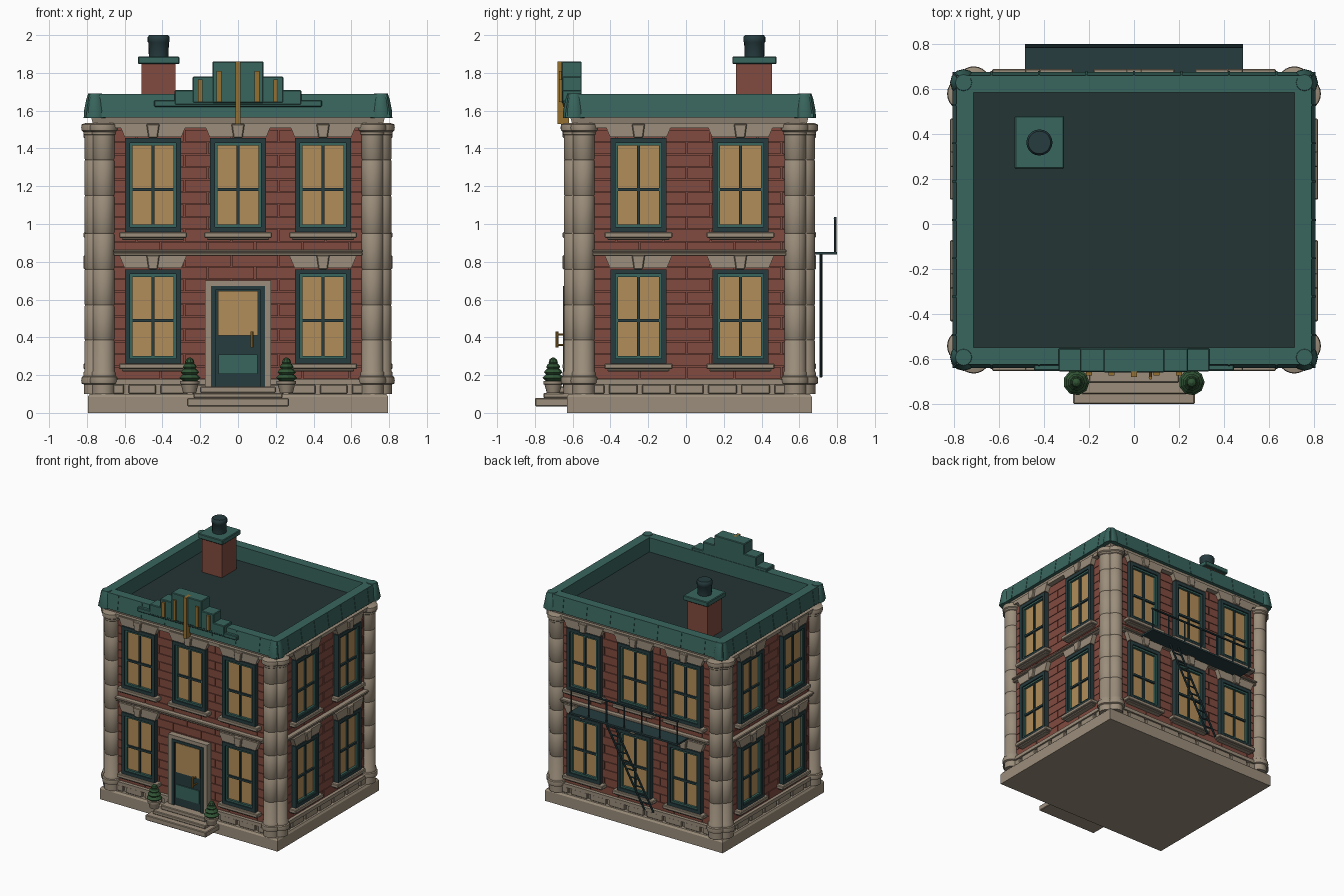
import bpy, bmesh, math
from mathutils import Matrix, Vector

if "Cube" in bpy.data.objects:
    bpy.data.objects.remove(bpy.data.objects["Cube"])

CY, HX, HY = 0.018, 0.76, 0.613          # centre and half-sizes of the walls
H = [HY, HX, HY, HX]                     # wall distance: front, right, back, left
W = [HX, HY, HX, HY]                     # wall half-width
FACE = [Matrix.Translation((0, CY, 0)) @ Matrix.Rotation(k * math.pi / 2, 4, 'Z') for k in range(4)]
COL = dict(stone=(.33, .27, .20), brick=(.22, .07, .05), teal=(.04, .13, .11), dark=(.02, .045, .05),
           roof=(.018, .035, .035), amber=(.45, .27, .10), gold=(.30, .16, .03), leaf=(.03, .09, .035))
MATS = {}
for n, c in COL.items():
    MATS[n] = bpy.data.materials.new(n)
    MATS[n].diffuse_color = (*c, 1)
parts = {}


def part(name, mat):
    return parts.setdefault(name, (bmesh.new(), mat))[0]


def prism(name, mat, M, poly, y0, y1):
    """Extrude an (x, z) outline from y0 to y1."""
    bm = part(name, mat)
    a, b = [[bm.verts.new(M @ Vector((x, y, z))) for x, z in poly] for y in (y0, y1)]
    n = len(poly)
    fs = [bm.faces.new(a), bm.faces.new(b[::-1])]
    fs += [bm.faces.new((a[i], b[i], b[(i + 1) % n], a[(i + 1) % n])) for i in range(n)]
    bmesh.ops.recalc_face_normals(bm, faces=fs)


def box(name, mat, x0, x1, y0, y1, z0, z1, M=Matrix()):
    prism(name, mat, M, [(x0, z0), (x1, z0), (x1, z1), (x0, z1)], y0, y1)


def fbox(k, name, mat, u0, u1, d0, d1, z0, z1):
    """Box on wall k: u along the wall, d outwards from it."""
    box(name, mat, u0, u1, -H[k] - d1, -H[k] - d0, z0, z1, FACE[k])


def loops(name, mat, rings, closed=False):
    bm = part(name, mat)
    vs = [[bm.verts.new(p) for p in r] for r in rings]
    n, m = len(vs[0]), len(vs)
    fs = [bm.faces.new((vs[i][j], vs[i][(j + 1) % n], vs[(i + 1) % m][(j + 1) % n], vs[(i + 1) % m][j]))
          for i in range(m if closed else m - 1) for j in range(n)]
    if not closed:
        fs += [bm.faces.new(vs[0][::-1]), bm.faces.new(vs[-1])]
    bmesh.ops.recalc_face_normals(bm, faces=fs)


def lathe(name, mat, x, y, prof, n=20):
    loops(name, mat, [[(x + r * math.cos(2 * math.pi * j / n), y + r * math.sin(2 * math.pi * j / n), z)
                       for j in range(n)] for r, z in prof])


def rod(name, mat, p, q, r):
    p, q = Vector(p), Vector(q)
    M = Matrix.Translation((p + q) / 2) @ (q - p).to_track_quat('Z', 'Y').to_matrix().to_4x4()
    bmesh.ops.create_cone(part(name, mat), cap_ends=True, segments=8, radius1=r, radius2=r,
                          depth=(q - p).length, matrix=M)


def rect(hx, hy, z):
    return [(-hx, CY - hy, z), (hx, CY - hy, z), (hx, CY + hy, z), (-hx, CY + hy, z)]


# Plinth, wall core, frieze and roof deck
loops('base_plinth', 'stone', [rect(.795, .648, 0), rect(.795, .648, .085), rect(.785, .638, .1)])
loops('upper_plinth', 'stone', [rect(.755, .608, .1), rect(.755, .608, .18)])
loops('wall_core', 'brick', [rect(HX - .006, HY - .006, .18), rect(HX - .006, HY - .006, 1.53)])
loops('frieze', 'stone', [rect(.768, .621, 1.53), rect(.778, .631, 1.568)])
loops('roof_deck', 'roof', [rect(.73, .58, 1.55), rect(.73, .58, 1.572)])

# Parapet ring with seams and corner caps
loops('parapet', 'teal', [rect(.805, .658, 1.565), rect(.788, .641, 1.688), rect(.712, .566, 1.688),
                          rect(.712, .566, 1.565)], closed=True)
for k in range(4):
    for i in range(-3, 4):
        u = i * W[k] / 3.6
        prism('parapet_seams', 'teal', FACE[k] @ Matrix.Translation((u, 0, 0)) @ Matrix.Rotation(math.pi / 2, 4, 'Z'),
              [(-H[k] - .048, 1.567), (-H[k] - .031, 1.686), (-H[k] - .02, 1.686), (-H[k] - .02, 1.567)], -.004, .004)
for sx in (-1, 1):
    for sy in (-1, 1):
        lathe('parapet_corner_caps', 'teal', sx * .757, CY + sy * .61,
              [(.06, 1.56), (.058, 1.6), (.046, 1.66), (.036, 1.692)], 12)
        # Paired corner columns on a pier
        px = sorted((sx * .66, sx * .768))
        py = sorted((CY + sy * .51, CY + sy * .621))
        box('corner_piers', 'stone', *px, *py, .1, 1.53)
        prof = [(.06, .1), (.06, .15), (.072, .155), (.075, .17), (.072, .19), (.064, .195), (.064, .212), (.058, .22)]
        for z in (.385, .57, .76, .95, 1.15, 1.34):
            prof += [(.058, z - .006), (.054, z), (.058, z + .006)]
        prof += [(.058, 1.47), (.064, 1.475), (.064, 1.488), (.073, 1.495), (.075, 1.51), (.072, 1.528), (.05, 1.535)]
        for x, y in ((.712, .607), (.755, .56)):
            lathe('corner_columns', 'stone', sx * x, CY + sy * y, prof, 24)


def window(k, u, z):
    """Window whose frame starts at height z, centred at u on wall k."""
    a, t = .148, z + .498
    # Outer casing and inner sash as nested frames
    for nm, mt, o, w, d in (('window_casings', 'dark', 0, .026, .04), ('window_sashes', 'teal', .024, .016, .03)):
        l, b, tp = a - o, z + o, t - o
        fbox(k, nm, mt, u - l, u - l + w, -.02, d, b, tp)
        fbox(k, nm, mt, u + l - w, u + l, -.02, d, b, tp)
        fbox(k, nm, mt, u - l + w, u + l - w, -.02, d, b, b + w)
        fbox(k, nm, mt, u - l + w, u + l - w, -.02, d, tp - w, tp)
    fbox(k, 'window_glass', 'amber', u - .115, u + .115, -.02, .012, z + .03, t - .03)
    fbox(k, 'window_bars', 'dark', u - .008, u + .008, 0, .024, z + .03, t - .03)
    fbox(k, 'window_bars', 'dark', u - .115, u + .115, 0, .026, z + .218, z + .234)
    fbox(k, 'sills', 'stone', u - .18, u + .18, -.01, .058, z - .03, z)
    fbox(k, 'sills', 'stone', u - .165, u + .165, -.01, .044, z - .042, z - .03)
    y = -H[k]
    prism('lintels', 'stone', FACE[k], [(u - .15, t + .006), (u + .15, t + .006), (u + .178, t + .072),
                                        (u - .178, t + .072)], y - .04, y + .01)
    prism('keystones', 'stone', FACE[k], [(u - .024, t), (u + .024, t), (u + .035, t + .075),
                                          (u - .035, t + .075)], y - .058, y + .01)


for k in range(4):
    w = W[k] - .1
    # Brick courses
    step, ch = .25, .066
    for c in range(20):
        x = -w - (step / 2 if c % 2 else 0)
        while x < w:
            l, r = max(x + .004, -w), min(x + step - .004, w)
            if r - l > .01:
                fbox(k, 'bricks', 'brick', l, r, -.012, .002, .182 + c * ch, .178 + (c + 1) * ch)
            x += step
    # Plinth blocks and horizontal courses
    n = 9 if k % 2 == 0 else 7
    s = 2 * W[k] / n
    for i in range(n):
        u = -W[k] + (i + .5) * s
        fbox(k, 'plinth_blocks', 'stone', u - s / 2 + .012, u + s / 2 - .012, -.02, .014, .1, .15)
    fbox(k, 'plinth_course', 'stone', -W[k], W[k], -.02, .022, .15, .178)
    fbox(k, 'belt_course', 'stone', -w, w, -.01, .03, .832, .85)
    fbox(k, 'belt_course', 'stone', -w, w, -.01, .042, .85, .865)
    fbox(k, 'top_course', 'stone', -w, w, -.01, .034, 1.508, 1.535)
    for u in ((-.45, 0, .45) if k % 2 == 0 else (-.27, .27)):
        window(k, u, .957)
        if not (k == 0 and u == 0):
            window(k, u, .262)

# Door with stone surround
for s in (-1, 1):
    fbox(0, 'door_surround', 'stone', *sorted((s * .142, s * .175)), -.01, .05, .14, .70)
fbox(0, 'door_surround', 'stone', -.142, .142, -.01, .05, .672, .70)
fbox(0, 'door_leaf', 'dark', -.142, .142, -.01, .042, .14, .672)
for s in (-1, 1):
    fbox(0, 'door_frame', 'dark', *sorted((s * .118, s * .142)), 0, .055, .14, .672)
fbox(0, 'door_frame', 'dark', -.118, .118, 0, .055, .65, .672)
fbox(0, 'door_glass', 'amber', -.105, .105, .03, .05, .41, .645)
fbox(0, 'door_panel', 'teal', -.102, .102, .03, .05, .205, .31)
rod('door_handle', 'gold', (.073, -.683, .345), (.073, -.683, .43), .008)
for z in (.36, .415):
    rod('door_handle', 'gold', (.073, -.63, z), (.073, -.683, z), .006)

# Steps and planters
for hw, y, z0, z1 in ((.27, -.8, .035, .078), (.235, -.755, .078, .106), (.2, -.705, .106, .14)):
    box('front_steps', 'stone', -hw, hw, y, -.6, z0, z1)
for s in (-1, 1):
    x, y = s * .256, -.703
    lathe('planter_pots', 'stone', x, y, [(.034, .105), (.046, .15), (.052, .152), (.052, .168), (.03, .17)], 16)
    for i, (r, z) in enumerate(((.058, .185), (.05, .215), (.038, .243), (.025, .268))):
        lathe('planter_shrubs', 'leaf', x, y, [(r * .6, z - .02), (r, z), (r * .75, z + .016), (r * .2, z + .025)], 9)

# Stepped crest and gilded fins
for hw, z0, z1, y in ((.445, 1.62, 1.655, -.652), (.335, 1.63, 1.71, -.655), (.24, 1.64, 1.78, -.657),
                      (.135, 1.64, 1.86, -.66)):
    box('parapet_crest', 'teal', -hw, hw, y, -.552, z0, z1)
for x, z0, z1 in ((0, 1.53, 1.86), (.1, 1.645, 1.81), (-.1, 1.645, 1.81), (.2, 1.645, 1.765), (-.2, 1.645, 1.765)):
    box('crest_fins', 'gold', x - .013, x + .013, -.68 if x == 0 else -.672, -.62, z0, z1)

# Chimney
box('chimney_stack', 'brick', -.51, -.33, .265, .455, 1.56, 1.85)
box('chimney_cap', 'teal', -.53, -.31, .245, .48, 1.847, 1.886)
lathe('chimney_pot', 'dark', -.42, .362, [(.052, 1.88), (.054, 1.96), (.058, 1.965), (.058, 1.99), (.05, 2.0)], 20)

# Fire escape with railing and slanted ladder
box('escape_platform', 'dark', -.485, .485, .64, .8, .838, .852)
for i in range(7):
    x = -.475 + i * .95 / 6
    rod('escape_railing', 'dark', (x, .79, .845), (x, .79, 1.03), .006)
rod('escape_railing', 'dark', (-.485, .79, 1.03), (.485, .79, 1.03), .008)
top, bot = Vector((.2, .714, .84)), Vector((-.17, .714, .19))
for o in (-.04, .04):
    rod('escape_ladder', 'dark', top + Vector((o, 0, 0)), bot + Vector((o, 0, 0)), .008)
for i in range(1, 11):
    p = top.lerp(bot, i / 11)
    rod('escape_ladder', 'dark', p - Vector((.04, 0, 0)), p + Vector((.04, 0, 0)), .006)

# Turn the collected geometry into objects
SMOOTH = {'corner_columns', 'planter_pots', 'chimney_pot', 'parapet_corner_caps', 'escape_railing',
          'escape_ladder', 'door_handle'}
BEVEL = {'sills', 'keystones', 'belt_course', 'front_steps', 'parapet_crest', 'chimney_cap', 'plinth_blocks'}
bpy.ops.object.select_all(action='DESELECT')
for name, (bm, mat) in parts.items():
    me = bpy.data.meshes.new(name)
    bm.to_mesh(me)
    bm.free()
    me.materials.append(MATS[mat])
    ob = bpy.data.objects.new(name, me)
    bpy.context.collection.objects.link(ob)
    if name in BEVEL:
        b = ob.modifiers.new('bevel', 'BEVEL')
        b.width, b.segments = .005, 1
    if name in SMOOTH:
        ob.select_set(True)
        bpy.context.view_layer.objects.active = ob
bpy.ops.object.shade_smooth_by_angle(angle=math.radians(40))

for m in bpy.data.materials:
    if m.users and not m.is_grease_pencil:
        m.use_nodes = True
        m.node_tree.nodes["Principled BSDF"].inputs["Base Color"].default_value = m.diffuse_color
